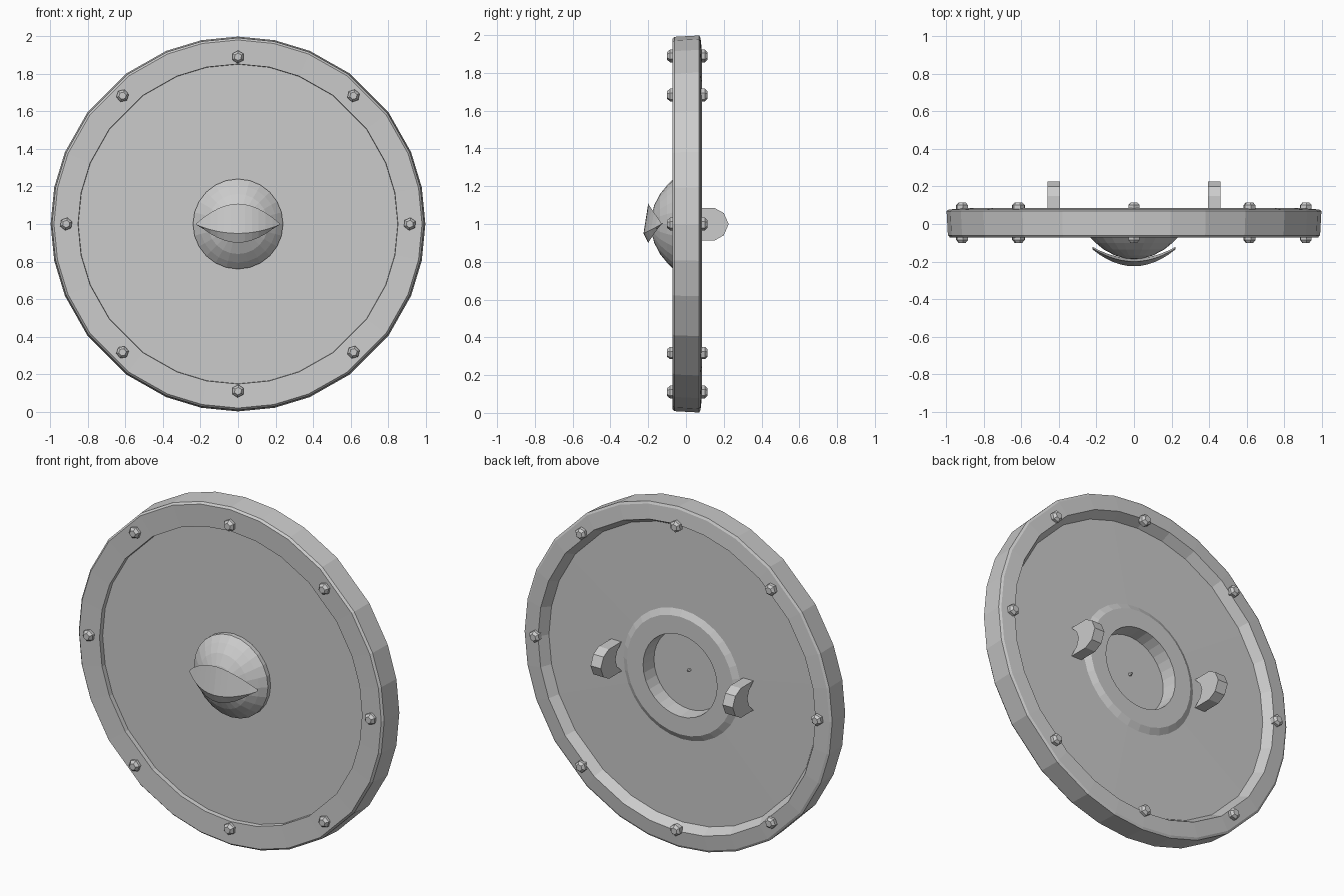
import bpy, math

if "Cube" in bpy.data.objects:
    bpy.data.objects.remove(bpy.data.objects["Cube"])

def make(name, verts, faces):
    me = bpy.data.meshes.new(name)
    me.from_pydata(verts, [], faces)
    ob = bpy.data.objects.new(name, me)
    bpy.context.collection.objects.link(ob)
    import bmesh
    bm = bmesh.new()
    bm.from_mesh(me)
    bmesh.ops.remove_doubles(bm, verts=bm.verts, dist=1e-5)
    bmesh.ops.recalc_face_normals(bm, faces=bm.faces)
    bm.to_mesh(me)
    bm.free()
    return ob

def lathe(name, profile, angles, closed, cx=0, cz=1):
    """Revolve (radius, y) points about a y-parallel axis; open ends are capped."""
    n, m = len(angles), len(profile)
    verts = [(cx + r * math.cos(a), y, cz + r * math.sin(a)) for r, y in profile for a in angles]
    faces = []
    for i in range(m if closed else m - 1):
        k = (i + 1) % m
        for j in range(n):
            l = (j + 1) % n
            faces.append((i * n + j, i * n + l, k * n + l, k * n + j))
    if not closed:
        faces += [tuple(range(n)), tuple(range((m - 1) * n, m * n))]
    return make(name, verts, faces)

def ring(n, off=0.0):
    return [off + 2 * math.pi * i / n for i in range(n)]

# outer rim: 28 sides, longer facets on the diagonals
rim_angles = [math.radians(90 * q + a) for q in range(4)
              for a in (0, 11.25, 22.5, 36.5, 53.5, 67.5, 78.75)]
lathe("rim", [(0.85, -0.035), (0.852, -0.067), (0.98, -0.072), (0.991, -0.06),
              (0.998, 0.07), (0.985, 0.077), (0.9, 0.086), (0.865, 0.025)], rim_angles, True)

# board with a raised collar and hole at the back
lathe("board", [(0.232, -0.04), (0.9, -0.04), (0.9, 0.03), (0.38, 0.035),
                (0.345, 0.055), (0.24, 0.055)], ring(32), True)

# central dome
lathe("boss", [(0.24, -0.035), (0.24, -0.065), (0.205, -0.1), (0.16, -0.137),
               (0.1, -0.168), (0.045, -0.183), (0.004, -0.187)], ring(24), False)

# small pin poking through the back of the dome
lathe("boss_pin", [(0.022, -0.06), (0.001, -0.01)], ring(4, 0.5), False)

# curved leaf plate over the dome: diamond section swept in x
cols, verts, faces = 12, [], []
for i in range(cols + 1):
    t = -1 + 2 * i / cols
    h = 0.103 * (1 - abs(t) ** 1.9) + 0.001
    d = 1 - t * t
    edge = -0.2 + 0.07 * t * t
    verts += [(0.22 * t, edge, 1.004 + h), (0.22 * t, edge - 0.006 - 0.019 * d, 0.995 - 0.045 * d),
              (0.22 * t, edge, 1.004 - h), (0.22 * t, edge + 0.008 + 0.008 * d, 1.004)]
for i in range(cols):
    for j in range(4):
        k = (j + 1) % 4
        faces.append((4 * i + j, 4 * i + k, 4 * i + 4 + k, 4 * i + 4 + j))
faces += [(0, 1, 2, 3), tuple(4 * cols + j for j in range(4))]
make("leaf_plate", verts, faces)

# rivets on both sides of the rim
spots = [(0, 0.89), (0, -0.89), (0.915, 0), (-0.915, 0)]
spots += [(sx * 0.615, sz * 0.683) for sx in (1, -1) for sz in (1, -1)]
for i, (x, z) in enumerate(spots):
    for side, y0, y1, y2 in (("front", -0.06, -0.084, -0.101), ("back", 0.075, 0.1, 0.114)):
        lathe(f"rivet_{side}_{i}", [(0.034, y0), (0.034, y1), (0.02, y2)],
              ring(6, 0.5 + i), False, x, 1 + z)

# crescent grip brackets on the back
prof = [(0.032, 1.085), (0.15, 1.085), (0.2, 1.058), (0.226, 1.0), (0.2, 0.94),
        (0.15, 0.912), (0.032, 0.912), (0.075, 0.955), (0.09, 1.0), (0.075, 1.042)]
for name, x in (("bracket_left", -0.428), ("bracket_right", 0.428)):
    n = len(prof)
    verts = [(x + s * 0.033, y, z) for s in (-1, 1) for y, z in prof]
    faces = [(i, (i + 1) % n, n + (i + 1) % n, n + i) for i in range(n)]
    faces += [tuple(range(n)), tuple(range(n, 2 * n))]
    make(name, verts, faces)
